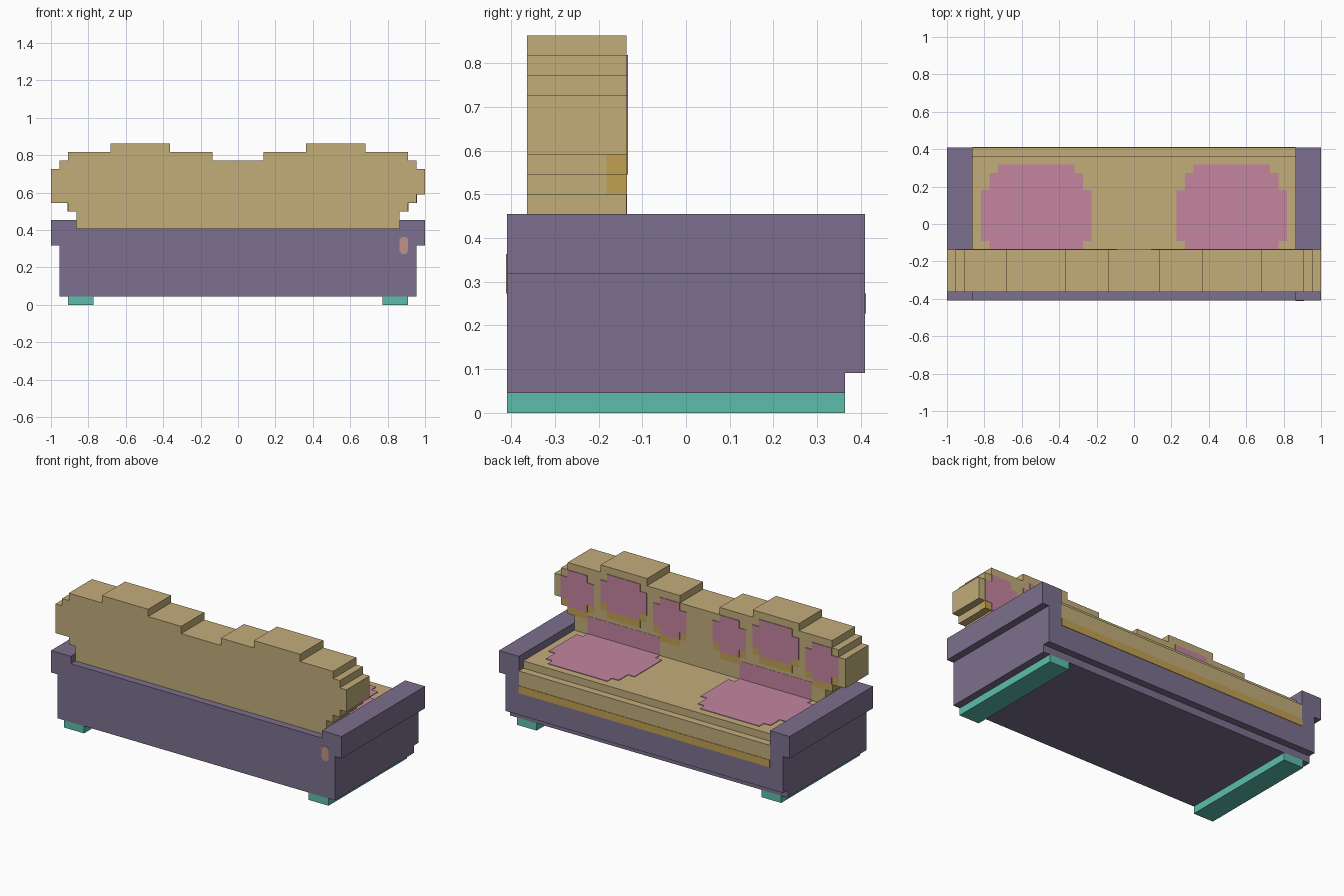
import bpy
import bmesh
from mathutils import Vector

U = 1 / 22  # one block of the model


def material(name, r, g, b):
    linear = [((c / 255 + 0.055) / 1.055) ** 2.4 for c in (r, g, b)] + [1]
    m = bpy.data.materials.new(name)
    m.use_nodes = True
    m.diffuse_color = linear
    shader = m.node_tree.nodes["Principled BSDF"]
    shader.inputs["Base Color"].default_value = linear
    shader.inputs["Roughness"].default_value = 0.9
    return m


def prism(name, outline, push, mat):
    """Extrude a flat outline, given in blocks, along the push vector."""
    bm = bmesh.new()
    face = bm.faces.new([bm.verts.new(Vector(p) * U) for p in outline])
    grown = bmesh.ops.extrude_face_region(bm, geom=[face], use_keep_orig=True)
    moved = [g for g in grown["geom"] if isinstance(g, bmesh.types.BMVert)]
    bmesh.ops.translate(bm, verts=moved, vec=Vector(push) * U)
    bmesh.ops.recalc_face_normals(bm, faces=bm.faces)
    mesh = bpy.data.meshes.new(name)
    bm.to_mesh(mesh)
    bm.free()
    mesh.materials.append(mat)
    obj = bpy.data.objects.new(name, mesh)
    bpy.context.collection.objects.link(obj)
    return obj


def box(name, x, y, z, mat):
    base = [(x[0], y[0], z[0]), (x[1], y[0], z[0]), (x[1], y[1], z[0]), (x[0], y[1], z[0])]
    return prism(name, base, (0, 0, z[1] - z[0]), mat)


def stepped(rows):
    """Outline of stacked rows (low, high, left, right)."""
    right = [(r[3], h) for r in rows for h in r[:2]]
    left = [(r[2], h) for r in reversed(rows) for h in (r[1], r[0])]
    points = []
    for p in right + left:
        if p not in points:
            points.append(p)
    return points


def upright(name, rows, y, depth, mat):
    return prism(name, [(a, y, b) for a, b in stepped(rows)], (0, depth, 0), mat)


def rounded(left, right, low, high):
    """Rows of a block-cornered patch."""
    return [(low, low + 1, left + 1, right - 1), (low + 1, high - 1, left, right),
            (high - 1, high, left + 1, right - 1)]


def span(side, a, b):
    return sorted((side * a, side * b))


old = bpy.data.objects.get("Cube")
if old:
    bpy.data.objects.remove(old, do_unlink=True)

purple = material("muted purple", 124, 112, 142)
tan = material("tan cushion", 194, 173, 122)
gold = material("gold shade", 192, 160, 82)
pink = material("dusty pink", 195, 133, 160)
teal = material("teal feet", 92, 190, 172)
salmon = material("salmon tag", 192, 146, 136)

# Frame
box("plinth", (-21, 21), (-9, 8), (1, 2), purple)
box("lower_frame", (-21, 21), (-9, 9), (2, 5), purple)
box("rear_panel", (-19, 19), (-9, -8), (5, 9), purple)

# Seat with a stepped lip and a shaded lower edge
lip = [(-8, 5), (9, 5), (9, 8), (8, 8), (8, 9), (-8, 9)]
prism("seat", [(-19, y, z) for y, z in lip], (38, 0, 0), tan)
box("seat_edge_band", (-19, 19), (9, 9.06), (5, 6), gold)

# Backrest and its raised crests
back_rows = [(9, 11, -19, 19), (11, 12, -20, 20), (12, 13, -22, 21),
             (13, 16, -22, 22), (16, 17, -21, 21)]
upright("backrest", back_rows, -8, 5, tan)

for side, label in ((1, "left"), (-1, "right")):
    # Feet and arms
    box(label + "_foot", span(side, 17, 20), (-9, 8), (0, 1), teal)
    box(label + "_side_panel", span(side, 19, 21), (-9, 9), (5, 7), purple)
    box(label + "_arm", span(side, 19, 22), (-9, 9), (7, 10), purple)

    box(label + "_shoulder", span(side, 3, 20), (-8, -3), (17, 18), tan)
    box(label + "_crest", span(side, 8, 15), (-8, -3), (18, 19), tan)

    # Pink tufts on the backrest, each over a gold shade one block lower
    for inner, outer, low in ((2, 7, 12), (8, 15, 13), (16, 21, 12)):
        l, r = span(side, inner, outer)
        upright(label + "_tuft_shade", rounded(l, r, low - 1, low + 4), -3, 0.04, gold)
        upright(label + "_tuft", rounded(l, r, low, low + 5), -3, 0.08, pink)

    # Pink seat patch, running up onto the backrest
    l, r = span(side, 5, 18)
    rows = [(-3, -2, l + 1, r - 1), (-2, 4, l, r), (4, 6, l + 1, r - 1), (6, 7, l + 2, r - 2)]
    prism(label + "_seat_patch", [(x, y, 9) for x, y in stepped(rows)], (0, 0, 0.08), pink)
    box(label + "_lower_back_patch", (l + 1, r - 1), (-3, -2.97), (9, 11.5), pink)

    # Gold shade wrapping round the end of the backrest
    box(label + "_end_shade", span(side, 20, 20.05), (-4, -3), (11, 12), gold)

box("left_upper_end_shade", (21, 21.05), (-4, -3), (12, 13), gold)

# Small tag on the outer panel
tag = [(6, 6.2, 19.2, 19.8), (6.2, 7.8, 19, 20), (7.8, 8, 19.2, 19.8)]
upright("tag", tag, -9, -0.06, salmon)
